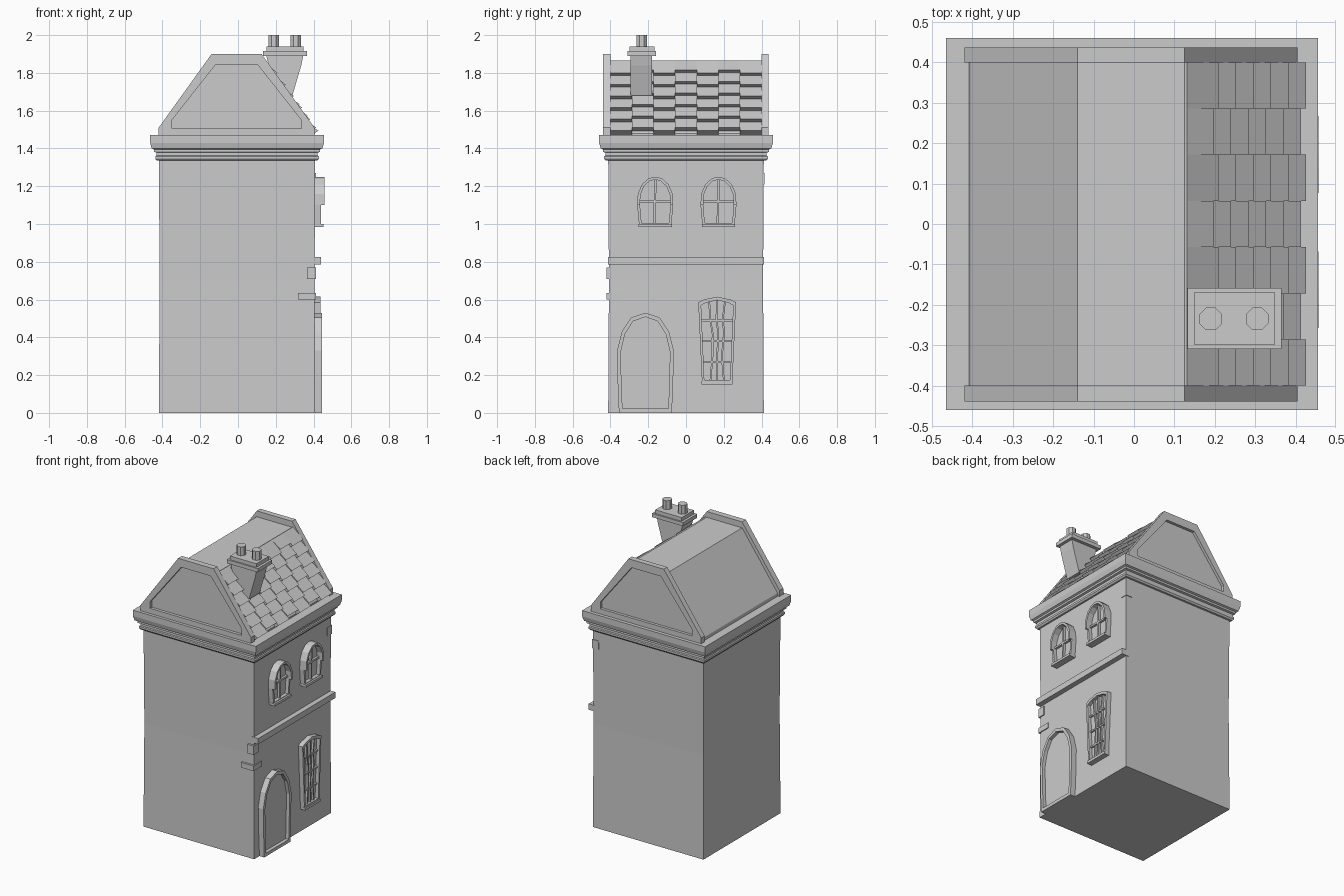
import bpy, bmesh, math

if "Cube" in bpy.data.objects:
    bpy.data.objects.remove(bpy.data.objects["Cube"])

PLACE = {'x': lambda p, q, h: (h, p, q),
         'y': lambda p, q, h: (p, h, q),
         'z': lambda p, q, h: (p, q, h)}


def finish(name, bm):
    bmesh.ops.recalc_face_normals(bm, faces=bm.faces)
    me = bpy.data.meshes.new(name)
    bm.to_mesh(me)
    bm.free()
    ob = bpy.data.objects.new(name, me)
    bpy.context.collection.objects.link(ob)
    return ob


def loft(name, rings):
    """Closed solid through equal-length rings of 3D points."""
    bm = bmesh.new()
    vs = [[bm.verts.new(c) for c in r] for r in rings]
    n = len(vs[0])
    for a, b in zip(vs, vs[1:]):
        for i in range(n):
            j = (i + 1) % n
            bm.faces.new((a[i], a[j], b[j], b[i]))
    bm.faces.new(vs[0])
    bm.faces.new(vs[-1])
    return finish(name, bm)


def prism(name, pts, axis, a, b):
    f = PLACE[axis]
    return loft(name, [[f(p, q, h) for p, q in pts] for h in (a, b)])


def framed(name, pts, axis, a, b, tp, tq, floor):
    """Extruded outline with a rim (tp, tq wide) around a recessed panel."""
    f = PLACE[axis]
    ps, qs = [p for p, _ in pts], [q for _, q in pts]
    cp, cq = (min(ps) + max(ps)) / 2, (min(qs) + max(qs)) / 2
    sp, sq = 1 - 2 * tp / (max(ps) - min(ps)), 1 - 2 * tq / (max(qs) - min(qs))
    inner = [(cp + (p - cp) * sp, cq + (q - cq) * sq) for p, q in pts]
    return loft(name, [[f(p, q, h) for p, q in o] for o, h in
                       ((pts, a), (pts, b), (inner, b), (inner, floor))])


def box(name, x0, x1, y0, y1, z0, z1):
    return prism(name, [(x0, y0), (x1, y0), (x1, y1), (x0, y1)], 'z', z0, z1)


def bar(name, path, w, x0, x1):
    """Thin upright glazing bar following a (y, z) path."""
    pts = [(y - w / 2, z) for y, z in path] + [(y + w / 2, z) for y, z in reversed(path)]
    return prism(name, pts, 'x', x0, x1)


def mirrored(half, cy):
    """Complete a left half outline (bottom to apex) around y = cy."""
    return [(cy + y, z) for y, z in half] + [(cy - y, z) for y, z in reversed(half) if y]


def rect(hx, hy, z, cx=-0.005):
    return [(cx - hx, -hy, z), (cx + hx, -hy, z), (cx + hx, hy, z), (cx - hx, hy, z)]


# Walls and stepped cornice
loft("walls", [rect(0.414, 0.412, 0), rect(0.41, 0.408, 0.7), rect(0.414, 0.412, 1.38)])
loft("cornice", [rect(o, o, z) for o, z in
                 ((0.425, 1.335), (0.433, 1.345), (0.433, 1.358), (0.427, 1.362), (0.427, 1.378),
                  (0.44, 1.382), (0.44, 1.395), (0.452, 1.40), (0.46, 1.43), (0.46, 1.47))])

# Roof core and raised end gables
prism("roof_core", [(-0.41, 1.46), (-0.405, 1.49), (-0.14, 1.86), (0.125, 1.86), (0.395, 1.48),
                    (0.395, 1.46)], 'y', -0.405, 0.405)
gable = [(-0.42, 1.45), (-0.42, 1.51), (-0.14, 1.90), (0.125, 1.90), (0.405, 1.51), (0.405, 1.45)]
framed("front_gable", gable, 'y', -0.40, -0.44, 0.07, 0.055, -0.42)
framed("back_gable", gable, 'y', 0.40, 0.437, 0.07, 0.055, 0.418)

# Overlapping roof tiles, alternate columns staggered
top, low = (0.125, 1.86), (0.395, 1.478)
dx, dz = low[0] - top[0], low[1] - top[1]
run = math.hypot(dx, dz)
nx, nz = -dz / run, dx / run


def on_slope(t, lift):
    return (top[0] + dx * t + nx * lift, top[1] + dz * t + nz * lift)


for col in range(7):
    y0 = -0.4 + col * 0.8 / 7
    shift = 0 if col % 2 == 0 else -0.045
    start = 0
    for row in range(6):
        end = 0.21 + row * 0.16 + shift
        prism(f"roof_tile_{col}_{row}",
              [on_slope(start, -0.01), on_slope(start, 0.008), on_slope(end, 0.034), on_slope(end, -0.01)],
              'y', y0, y0 + 0.8 / 7)
        start = end - 0.01

# Chimney with two-step cap and octagonal pots
prism("chimney_stack", [(0.15, 1.89), (0.345, 1.89), (0.335, 1.84), (0.288, 1.68), (0.2, 1.70)],
      'y', -0.295, -0.18)
box("chimney_cap_lower", 0.133, 0.365, -0.31, -0.158, 1.89, 1.915)
box("chimney_cap_upper", 0.15, 0.348, -0.30, -0.168, 1.915, 1.94)
for i, cx in enumerate((0.19, 0.305)):
    prism(f"chimney_pot_{i}", [(cx + 0.03 * math.cos(math.pi / 4 * (k + 0.5)),
                                -0.235 + 0.03 * math.sin(math.pi / 4 * (k + 0.5))) for k in range(8)],
          'z', 1.94, 2.0)

# Arched upper windows with hood, sill and cross bars
half = [(-0.085, 0.99), (-0.095, 1.10), (-0.092, 1.16), (-0.07, 1.21), (-0.035, 1.242), (0, 1.25)]
for i, cy in enumerate((-0.163, 0.172)):
    framed(f"upper_window_{i}", mirrored(half, cy), 'x', 0.40, 0.44, 0.014, 0.014, 0.416)
    outer = mirrored(half[1:], cy)
    inner = [(cy + (y - cy) * 0.85, 1.10 + (z - 1.10) * 0.9) for y, z in outer]
    prism(f"upper_hood_{i}", outer + inner[::-1], 'x', 0.40, 0.457)
    box(f"upper_sill_{i}", 0.40, 0.453, cy - 0.088, cy + 0.088, 0.984, 1.0)
    bar(f"upper_mullion_{i}", [(cy - 0.004, 0.995), (cy - 0.002, 1.12), (cy + 0.002, 1.24)],
        0.012, 0.41, 0.432)
    box(f"upper_transom_{i}", 0.41, 0.431, cy - 0.085, cy + 0.085, 1.113, 1.125)

# String course and corner stones
box("string_course", 0.39, 0.44, -0.412, 0.412, 0.785, 0.825)
box("corner_stone_upper", 0.365, 0.412, -0.422, -0.37, 0.71, 0.77)
box("corner_stone_lower", 0.317, 0.412, -0.422, -0.33, 0.60, 0.635)
box("corner_stone_back", 0.365, 0.412, 0.37, 0.416, 1.21, 1.27)

# Arched door
door = [(-0.14, 0), (-0.147, 0.17), (-0.15, 0.33), (-0.125, 0.43), (-0.075, 0.505), (0, 0.53)]
framed("door", mirrored(door, -0.215), 'x', 0.39, 0.445, 0.02, 0.022, 0.422)

# Tapered lower window with wavy glazing bars
lower = [(-0.08, 0.155), (-0.1, 0.585), (-0.07, 0.60), (0, 0.615)]
framed("lower_window", mirrored(lower, 0.165), 'x', 0.40, 0.438, 0.015, 0.018, 0.414)
box("lower_sill", 0.40, 0.445, 0.083, 0.247, 0.15, 0.168)
for i, s in enumerate((-1, 0, 1)):
    c = 0.165
    bar(f"lower_mullion_{i}", [(c + s * 0.036, 0.165), (c + s * 0.025, 0.30), (c + s * 0.03 + 0.006, 0.42),
                               (c + s * 0.034 - 0.004, 0.50), (c + s * 0.042, 0.595)], 0.009, 0.41, 0.428)
for i, z in enumerate((0.27, 0.38, 0.49)):
    w = 0.07 + (z - 0.16) * 0.045
    box(f"lower_transom_{i}", 0.41, 0.426, 0.165 - w, 0.165 + w, z - 0.005, z + 0.005)
